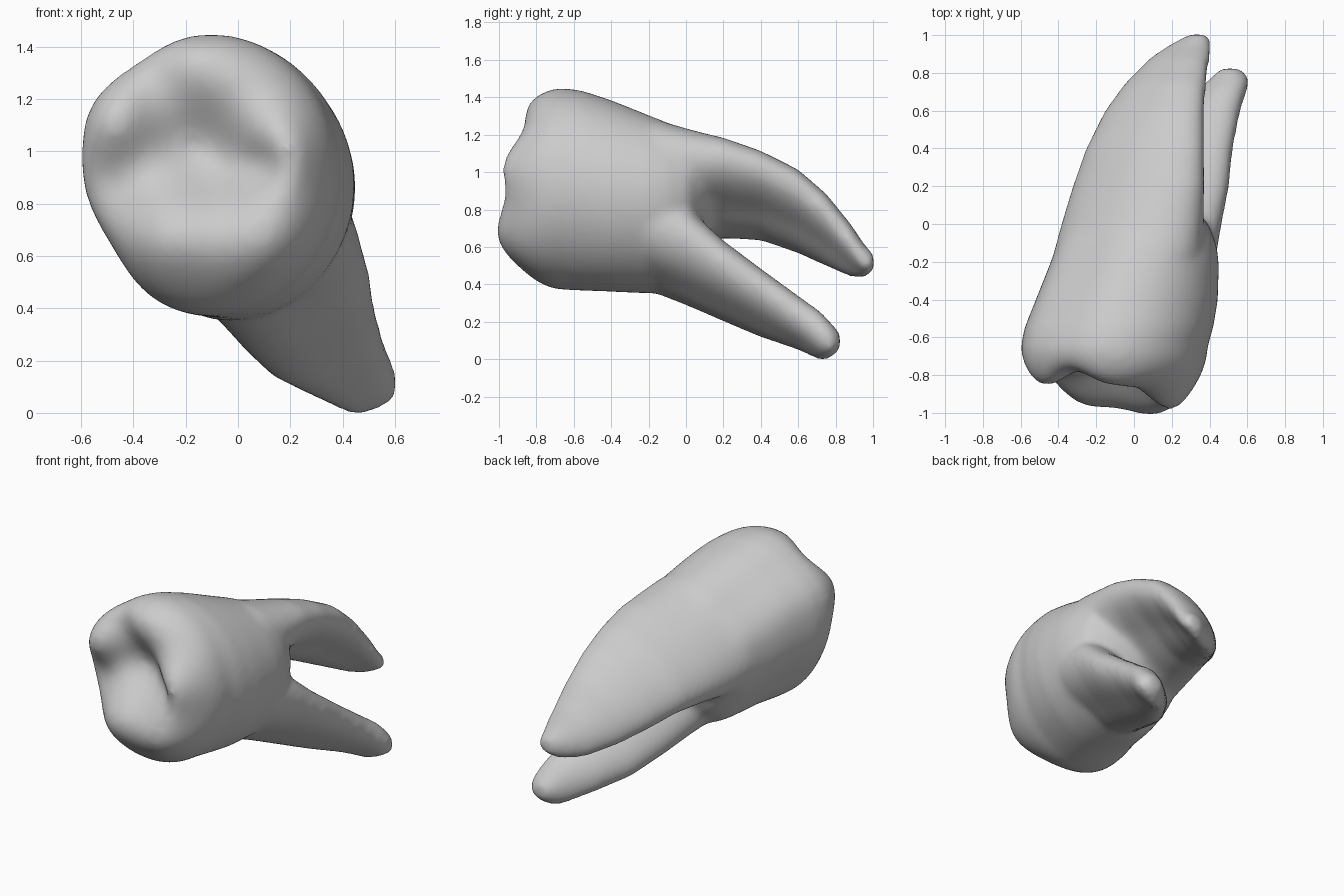
import bpy, bmesh
from math import sin, cos, pi, radians, exp, sqrt

cube = bpy.data.objects.get("Cube")
if cube:
    bpy.data.objects.remove(cube, do_unlink=True)

SIDES = 48


def section(x0, x1, z0, z1, skew, dents=()):
    """Slanted ellipse fitted in a box; a skew under 90 leans it to +x +z.
    Each dent (angle, width, amount) pushes the outline in, or out if negative."""
    cx, cz, rx, rz = (x0 + x1) / 2, (z0 + z1) / 2, (x1 - x0) / 2, (z1 - z0) / 2
    points = []
    for i in range(SIDES):
        turn = 360 * i / SIDES
        k = 1 - sum(d * exp(-((turn - at) / wide) ** 2) for at, wide, d in dents)
        a = radians(turn)
        points.append((cx + k * rx * cos(a), cz + k * rz * cos(a - radians(skew))))
    return points


def bridge(bm, rings):
    """Skin a list of vertex rings and close both ends."""
    for a, b in zip(rings, rings[1:]):
        for i in range(SIDES):
            j = (i + 1) % SIDES
            bm.faces.new((a[i], a[j], b[j], b[i]))
    bm.faces.new(rings[0][::-1])
    bm.faces.new(rings[-1])


def loft(bm, rows, dents):
    return [[bm.verts.new((x, y, z)) for x, z in section(*box, dents)]
            for y, *box in rows]


# Chewing surface: (x, z, height, spread) of each cusp or hollow
BUMPS = [
    (0.13, 0.65, 0.17, 0.17), (-0.27, 0.68, 0.12, 0.16),
    (0.18, 1.02, 0.15, 0.13), (-0.51, 1.13, 0.09, 0.13),
    (-0.12, 1.36, 0.06, 0.18), (-0.20, 1.04, -0.14, 0.15),
    (-0.05, 0.95, -0.07, 0.10), (0.09, 0.95, -0.07, 0.06),
    (-0.48, 0.86, -0.11, 0.12), (-0.33, 1.27, -0.06, 0.09),
]


def relief(x, z):
    return 0.2 + sum(h * exp(-((x - u) ** 2 + (z - v) ** 2) / (2 * r * r))
                     for u, v, h, r in BUMPS)


# Rows are y, x min, x max, z min, z max, skew
CROWN_DENTS = [(213, 25, 0.09), (122, 14, 0.03), (153, 14, -0.04)]
CROWN = [
    (0.14, -0.12, 0.20, 0.72, 1.02, 75),
    (0.09, -0.24, 0.30, 0.62, 1.12, 75),
    (0.01, -0.35, 0.39, 0.46, 1.20, 80),
    (-0.1, -0.41, 0.435, 0.36, 1.265, 84),
    (-0.2, -0.445, 0.45, 0.35, 1.305, 86),
    (-0.4, -0.525, 0.445, 0.36, 1.385, 90),
    (-0.55, -0.585, 0.42, 0.365, 1.435, 90),
    (-0.65, -0.605, 0.39, 0.37, 1.45, 90),
]
UPPER_DENTS = [(300, 30, 0.2)]
UPPER_ROOT = [
    (-0.4, -0.40, 0.32, 0.70, 1.25, 75),
    (-0.15, -0.425, 0.36, 0.62, 1.28, 70),
    (0.0, -0.385, 0.37, 0.62, 1.235, 64),
    (0.2, -0.325, 0.375, 0.645, 1.185, 56),
    (0.4, -0.255, 0.375, 0.635, 1.115, 54),
    (0.6, -0.155, 0.375, 0.565, 1.015, 56),
    (0.75, -0.045, 0.385, 0.495, 0.885, 62),
    (0.88, 0.085, 0.405, 0.435, 0.725, 74),
    (0.95, 0.19, 0.415, 0.425, 0.62, 90),
    (1.005, 0.29, 0.395, 0.46, 0.56, 90),
]
LOWER_DENTS = [(292, 28, 0.12)]
LOWER_ROOT = [
    (-0.45, -0.20, 0.30, 0.50, 0.85, 80),
    (-0.2, -0.22, 0.43, 0.36, 0.94, 76),
    (0.0, -0.11, 0.465, 0.285, 0.82, 70),
    (0.2, -0.01, 0.505, 0.20, 0.635, 65),
    (0.4, 0.09, 0.525, 0.115, 0.485, 65),
    (0.6, 0.23, 0.565, 0.045, 0.34, 75),
    (0.72, 0.35, 0.605, -0.015, 0.255, 85),
    (0.78, 0.41, 0.61, 0.0, 0.19, 90),
    (0.825, 0.46, 0.56, 0.05, 0.14, 90),
]

bm = bmesh.new()

# Crown body, continued into the domed chewing surface
rings = loft(bm, CROWN, CROWN_DENTS)
rim_y, *rim_box = CROWN[-1]
rim = section(*rim_box, CROWN_DENTS)
mid_x = sum(p[0] for p in rim) / SIDES
mid_z = sum(p[1] for p in rim) / SIDES
STEPS = 24
for k in range(1, STEPS):
    s = cos(pi / 2 * k / STEPS)
    dome = sqrt(1 - s ** 5)
    ring = []
    for x, z in rim:
        px, pz = mid_x + (x - mid_x) * s, mid_z + (z - mid_z) * s
        ring.append(bm.verts.new((px, rim_y - relief(px, pz) * dome, pz)))
    rings.append(ring)
bridge(bm, rings)

# Roots
for rows, dents in ((UPPER_ROOT, UPPER_DENTS), (LOWER_ROOT, LOWER_DENTS)):
    bridge(bm, loft(bm, rows, dents))

bmesh.ops.recalc_face_normals(bm, faces=bm.faces)
mesh = bpy.data.meshes.new("tooth")
bm.to_mesh(mesh)
bm.free()
tooth = bpy.data.objects.new("tooth", mesh)
bpy.context.collection.objects.link(tooth)

# Fuse the parts into one soft skin
fuse = tooth.modifiers.new("fuse", 'REMESH')
fuse.mode = 'VOXEL'
fuse.voxel_size = 0.02
fuse.use_smooth_shade = True
soften = tooth.modifiers.new("soften", 'SMOOTH')
soften.factor = 0.5
soften.iterations = 18

# Colour
enamel = bpy.data.materials.new("pale grey")
enamel.use_nodes = True
colour = (0.6, 0.6, 0.6, 1)
enamel.diffuse_color = colour
enamel.node_tree.nodes["Principled BSDF"].inputs["Base Color"].default_value = colour
mesh.materials.append(enamel)
